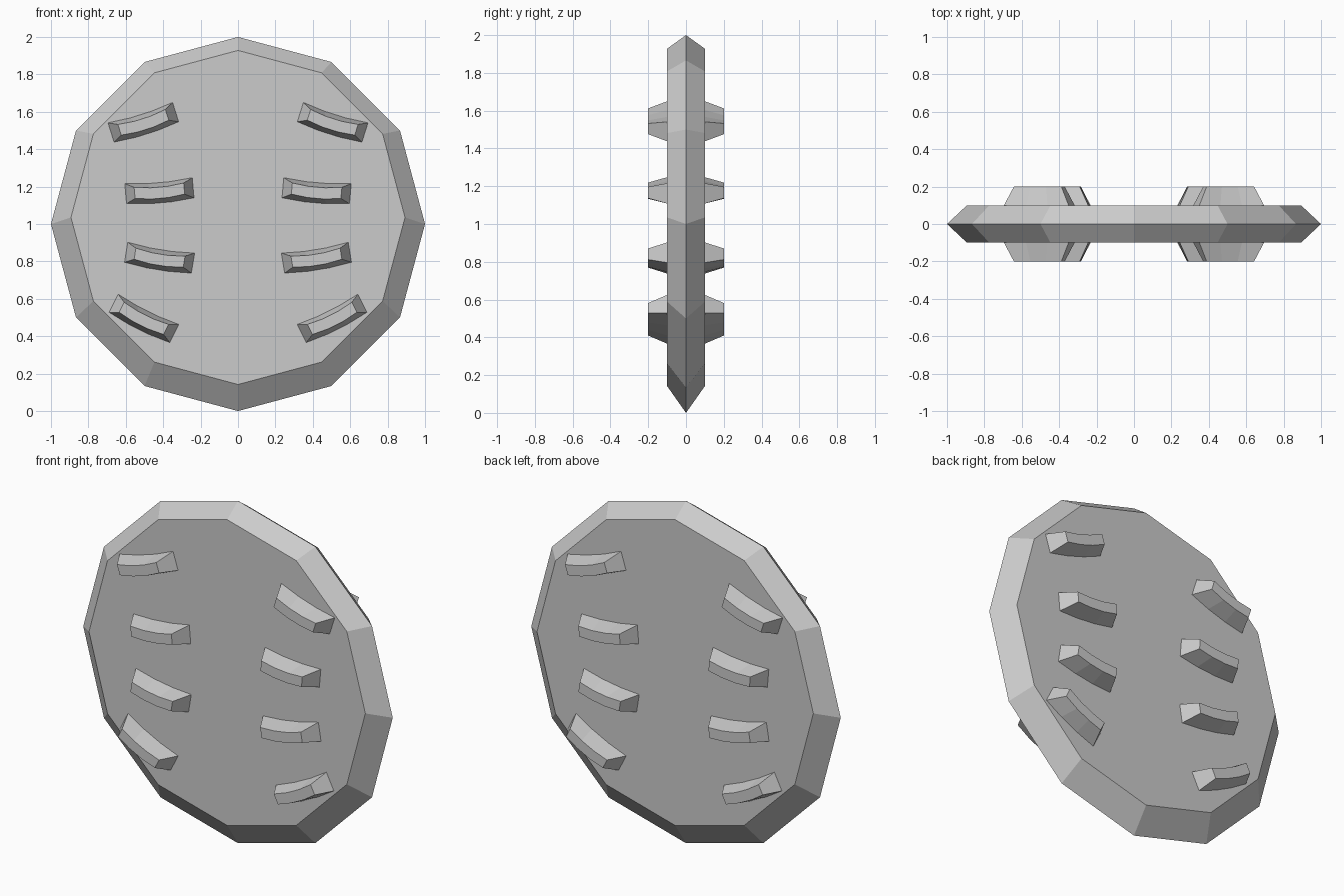
import bpy, bmesh
from math import sin, cos, pi, radians

if "Cube" in bpy.data.objects:
    bpy.data.objects.remove(bpy.data.objects["Cube"])


def finish(name, bm):
    bmesh.ops.recalc_face_normals(bm, faces=bm.faces)
    mesh = bpy.data.meshes.new(name)
    bm.to_mesh(mesh)
    bm.free()
    obj = bpy.data.objects.new(name, mesh)
    bpy.context.collection.objects.link(obj)
    return obj


def bridge(bm, a, b):
    for i in range(len(a)):
        j = (i + 1) % len(a)
        bm.faces.new((a[i], a[j], b[j], b[i]))


# Twelve-sided disc, sharp rim in the middle and slightly raised flat faces
bm = bmesh.new()
rings = []
for y, radius, zc in ((-0.1, 0.893, 1.035), (0, 1.0, 1.0), (0.1, 0.893, 1.035)):
    rings.append([bm.verts.new((radius * sin(i * pi / 6), y, zc + radius * cos(i * pi / 6)))
                  for i in range(12)])
bridge(bm, rings[0], rings[1])
bridge(bm, rings[1], rings[2])
bm.faces.new(rings[0])
bm.faces.new(rings[2])
finish("disc", bm)


# Tapered, slightly bowed bar; its outline is bent downward in the middle
def bar(name, x, z, angle, side, face):
    a = radians(angle)
    bm = bmesh.new()
    loops = []
    for y, half_len, half_wid in ((0.1, 0.181, 0.054), (0.2, 0.133, 0.03)):
        ts = [-1, -1 / 3, 1 / 3, 1]
        pts = [(t, -1) for t in ts] + [(t, 1) for t in reversed(ts)]
        loop = []
        for t, w in pts:
            u = t * half_len
            v = w * half_wid - 0.012 * (1 - t * t) + 0.004
            loop.append(bm.verts.new((side * (x + u * cos(a) - v * sin(a)), face * y,
                                      z + u * sin(a) + v * cos(a))))
        loops.append(loop)
    bridge(bm, *loops)
    for i in range(3):  # strips across each end of the taper
        for loop in loops:
            bm.faces.new((loop[i], loop[i + 1], loop[6 - i], loop[7 - i]))
    finish(name, bm)


# Four bars per column, mirrored left-right and front-back
rows = ((-0.505, 1.54, 17.5), (-0.42, 1.174, 5), (-0.42, 0.816, -9.2), (-0.505, 0.492, -26.5))
for i, (x, z, angle) in enumerate(rows):
    for side, s_name in ((1, "left"), (-1, "right")):
        for face, f_name in ((-1, "front"), (1, "back")):
            bar(f"bar_{f_name}_{s_name}_{i + 1}", x, z, angle, side, face)
